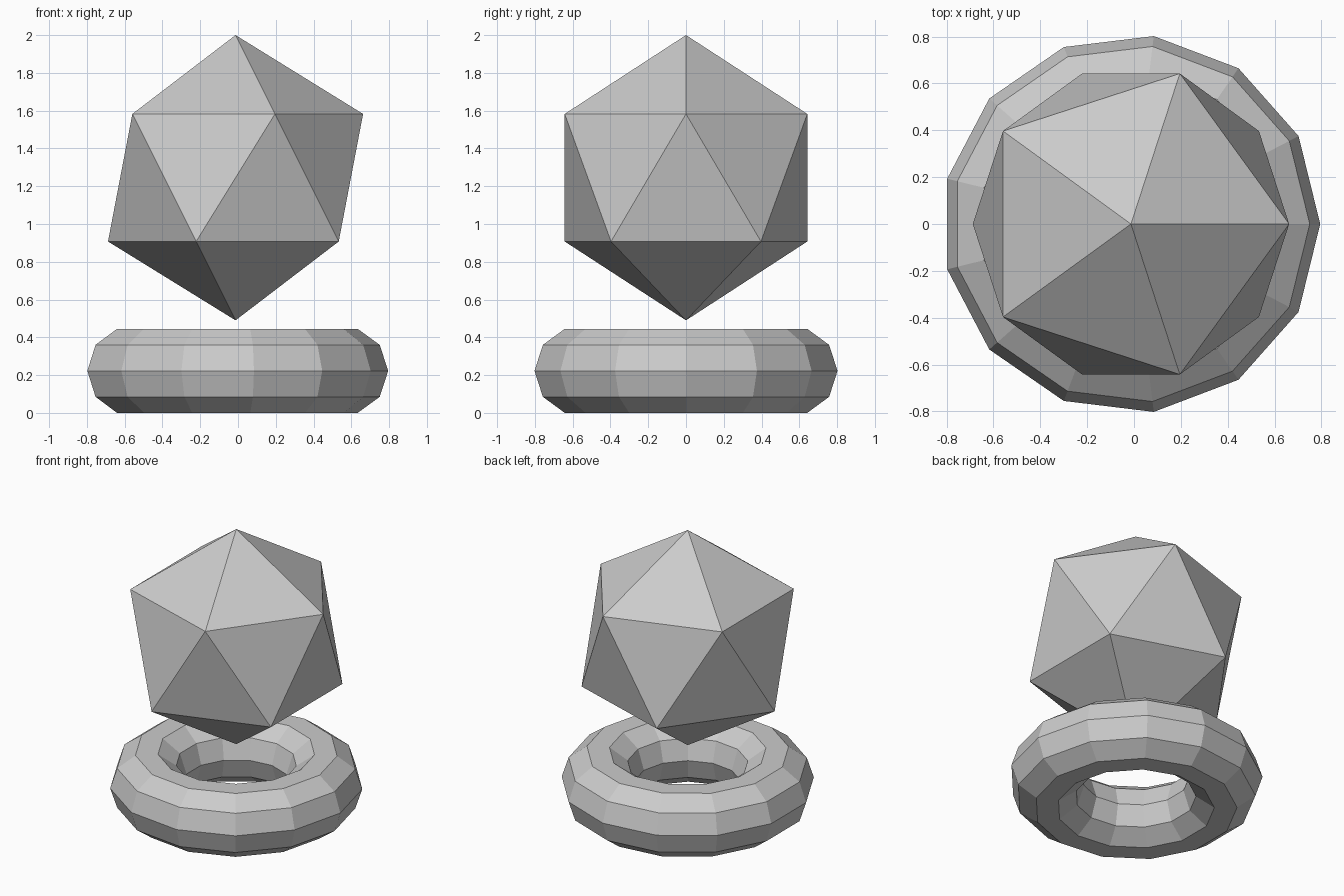
import bpy

if "Cube" in bpy.data.objects:
    bpy.data.objects.remove(bpy.data.objects["Cube"])

CX = -0.013  # shared axis of both parts

# Low-poly ring base: 13 segments around, 10-sided section
bpy.ops.mesh.primitive_torus_add(
    major_segments=13, minor_segments=10,
    major_radius=0.574, minor_radius=0.234,
    location=(CX, 0, 0.2225))
bpy.context.object.name = "ring_base"

# Icosahedron hovering above the ring, one vertex pointing up
bpy.ops.mesh.primitive_ico_sphere_add(
    subdivisions=1, radius=0.755, location=(CX, 0, 1.245))
bpy.context.object.name = "faceted_gem"

# Flat facets on both parts
for obj in bpy.data.objects:
    obj.data.shade_flat()
